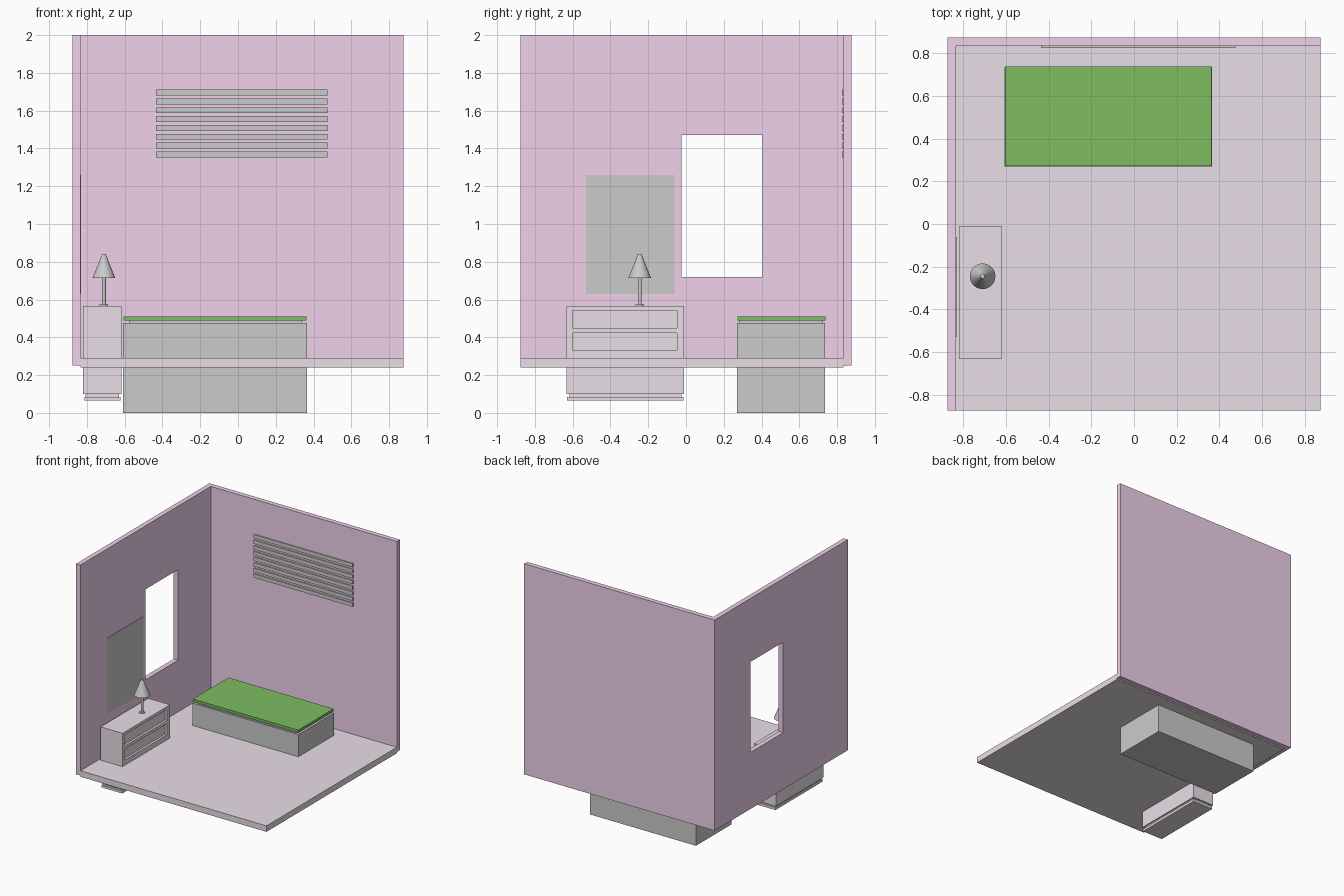
import bpy
import bmesh
from mathutils import Matrix, Vector

if "Cube" in bpy.data.objects:
    bpy.data.objects.remove(bpy.data.objects["Cube"])


def material(name, rgb):
    m = bpy.data.materials.new(name)
    m.diffuse_color = (*rgb, 1)
    m.use_nodes = True
    m.node_tree.nodes["Principled BSDF"].inputs["Base Color"].default_value = m.diffuse_color
    return m


PINK = material("pink_wall", (0.87, 0.64, 0.83))
PALE = material("pale_lilac", (0.82, 0.74, 0.80))
GREEN = material("green_cover", (0.21, 0.51, 0.12))


def finish(name, bm, mat=None):
    mesh = bpy.data.meshes.new(name)
    bm.to_mesh(mesh)
    bm.free()
    ob = bpy.data.objects.new(name, mesh)
    bpy.context.collection.objects.link(ob)
    if mat:
        mesh.materials.append(mat)
    return ob


def box(name, x, y, z, mat=None):
    """Box from (min, max) ranges on each axis."""
    bm = bmesh.new()
    lo, hi = Vector((x[0], y[0], z[0])), Vector((x[1], y[1], z[1]))
    bmesh.ops.create_cube(bm, size=1, matrix=Matrix.Translation((lo + hi) / 2)
                          @ Matrix.Diagonal((*(hi - lo), 1)))
    return finish(name, bm, mat)


def cone(name, centre, z, r1, r2):
    bm = bmesh.new()
    bmesh.ops.create_cone(bm, cap_ends=True, segments=32, radius1=r1, radius2=r2,
                          depth=z[1] - z[0],
                          matrix=Matrix.Translation((*centre, sum(z) / 2)))
    return finish(name, bm)


def cut(target, *ranges):
    """Subtract a box from target and discard the cutter."""
    cutter = box("cutter", *ranges)
    cutter.hide_render = True
    mod = target.modifiers.new("cut", 'BOOLEAN')
    mod.operation, mod.solver, mod.object = 'DIFFERENCE', 'EXACT', cutter
    bpy.context.view_layer.objects.active = target
    bpy.ops.object.modifier_apply(modifier=mod.name)
    bpy.data.objects.remove(cutter)


# Room shell: floor and two walls, window opening in the left one
E, I = 0.875, 0.835
box("floor", (-I, E), (-E, I), (0.24, 0.29), PALE)
box("back_wall", (-I, E), (I, E), (0.25, 2), PINK)
left = box("left_wall", (-E, -I), (-E, E), (0.25, 2), PINK)
cut(left, (-1, -0.7), (-0.025, 0.405), (0.72, 1.472))

# Wall picture and slatted panel
box("wall_picture", (-I, -I + 0.004), (-0.53, -0.06), (0.63, 1.26))
for i in range(8):
    top = 1.711 - i * 0.0467
    box(f"wall_slat_{i + 1}", (-0.435, 0.475), (I - 0.009, I), (top - 0.031, top))

# Bed
box("bed_base", (-0.608, 0.366), (0.27, 0.737), (0, 0.475))
box("bed_spacer", (-0.577, 0.335), (0.283, 0.723), (0.475, 0.488))
box("bed_cover", (-0.605, 0.363), (0.272, 0.738), (0.488, 0.51), GREEN)

# Nightstand with two recessed drawer fronts on a stepped plinth
body = box("nightstand_body", (-0.82, -0.618), (-0.633, -0.01), (0.10, 0.567), PALE)
for z in ((0.45, 0.543), (0.333, 0.424)):
    cut(body, (-0.636, -0.5), (-0.60, -0.047), z)
box("nightstand_neck", (-0.808, -0.63), (-0.617, -0.024), (0.084, 0.10), PALE)
box("nightstand_plinth", (-0.813, -0.622), (-0.631, -0.013), (0.065, 0.085), PALE)

# Table lamp
LAMP = (-0.71, -0.245)
cone("lamp_foot", LAMP, (0.566, 0.573), 0.022, 0.022)
cone("lamp_pole", LAMP, (0.57, 0.72), 0.01, 0.01)
cone("lamp_shade", LAMP, (0.715, 0.84), 0.06, 0.01)
